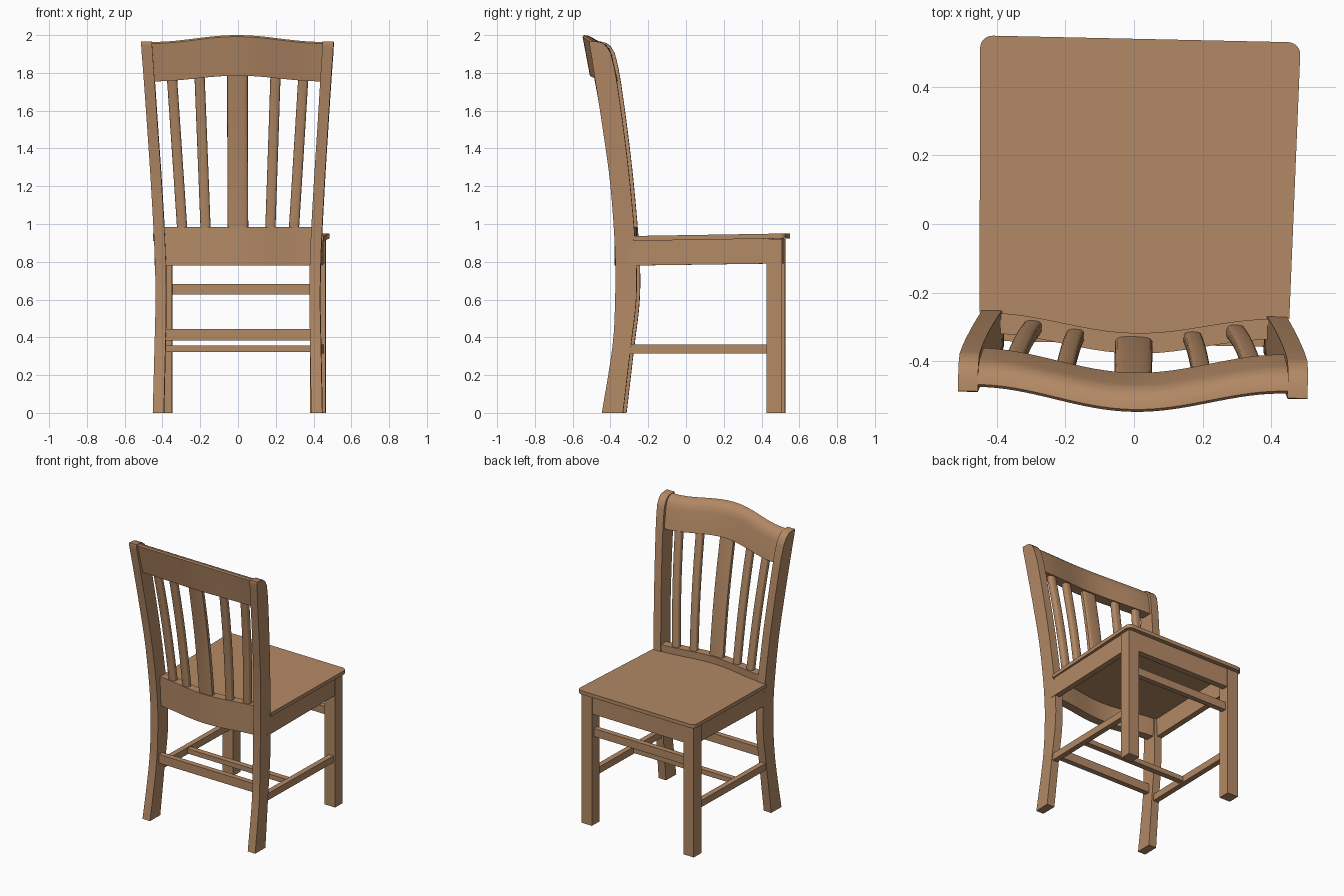
import bpy, bmesh, math
from mathutils import Matrix, Vector

if "Cube" in bpy.data.objects:
    bpy.data.objects.remove(bpy.data.objects["Cube"])

wood = bpy.data.materials.new("warm brown wood")
wood.diffuse_color = (0.45, 0.25, 0.13, 1)
wood.use_nodes = True
wood.node_tree.nodes["Principled BSDF"].inputs["Base Color"].default_value = wood.diffuse_color

# whole chair is turned very slightly about z
PLACE = Matrix.Translation((0.007, 0, 0)) @ Matrix.Rotation(math.radians(-1.25), 4, 'Z')


def loft(name, rings, mirror=False):
    """Skin a list of equal-length point rings, capped at both ends."""
    bm = bmesh.new()
    vs = [[bm.verts.new(p) for p in r] for r in rings]
    n = len(rings[0])
    for a, b in zip(vs, vs[1:]):
        for i in range(n):
            j = (i + 1) % n
            bm.faces.new((a[i], a[j], b[j], b[i]))
    bm.faces.new(vs[0][::-1])
    bm.faces.new(vs[-1])
    if mirror:
        dup = bmesh.ops.duplicate(bm, geom=bm.verts[:] + bm.edges[:] + bm.faces[:])
        for v in dup["geom"]:
            if isinstance(v, bmesh.types.BMVert):
                v.co.x *= -1
    bmesh.ops.recalc_face_normals(bm, faces=bm.faces[:])
    bm.transform(PLACE)
    me = bpy.data.meshes.new(name)
    bm.to_mesh(me)
    bm.free()
    me.materials.append(wood)
    me.polygons.foreach_set("use_smooth", [True] * len(me.polygons))
    me.set_sharp_from_angle(angle=math.radians(35))
    ob = bpy.data.objects.new(name, me)
    bpy.context.collection.objects.link(ob)
    return ob


def bar(name, x, y, z, mirror=False, tilt=0.0):
    """Box from ranges; tilt raises z with y."""
    loft(name, [[(x[0], b, z[0] + tilt * b), (x[1], b, z[0] + tilt * b),
                 (x[1], b, z[1] + tilt * b), (x[0], b, z[1] + tilt * b)] for b in y], mirror)


def bow(x, half=0.45):
    """Smooth bump: 1 in the middle, 0 at the ends."""
    return 0.5 + 0.5 * math.cos(math.pi * max(-1, min(1, x / half)))


def spline(keys, steps=4):
    """Catmull-Rom through tuples."""
    k = [Vector(p) for p in keys]
    out = []
    for i in range(len(k) - 1):
        p0, p1, p2, p3 = k[max(i - 1, 0)], k[i], k[i + 1], k[min(i + 2, len(k) - 1)]
        for s in range(steps):
            t = s / steps
            out.append(0.5 * (2 * p1 + (p2 - p0) * t + (2 * p0 - 5 * p1 + 4 * p2 - p3) * t * t
                              + (3 * p1 - p0 - 3 * p2 + p3) * t ** 3))
    return out + [k[-1]]


# back legs: (z back, z front, y back, y front, x inner, x outer)
keys = [(0, 0, -.436, -.324, .39, .449), (.35, .35, -.38, -.283, .383, .441),
        (.6, .6, -.366, -.254, .379, .436), (.85, .85, -.366, -.256, .383, .441),
        (1.2, 1.2, -.39, -.285, .402, .459), (1.5, 1.5, -.43, -.32, .422, .478),
        (1.78, 1.78, -.473, -.36, .44, .497), (1.91, 1.905, -.493, -.388, .449, .507)]
secs = spline(keys) + [Vector((1.945, 1.938, -.499, -.408, .451, .509)),
                       Vector((1.96, 1.958, -.500, -.43, .452, .51)),
                       Vector((1.967, 1.965, -.498, -.46, .452, .51))]
loft("back_legs", [[(xi, yb, zb), (xo, yb, zb), (xo, yf, zf), (xi, yf, zf)]
                   for zb, zf, yb, yf, xi, xo in secs], True)

# front legs
bar("front_legs", (.365, .448), (.435, .517), (0, .92), True)

# seat: tapered board, rounded front corners, bowed back edge
outline = []
for i in range(7):
    a = math.pi / 2 * i / 6
    outline.append((.431 + .036 * math.cos(a), .504 + .036 * math.sin(a)))
outline += [(-x, y) for x, y in outline[::-1]]
for i in range(21):
    x = -.452 + .904 * i / 20
    outline.append((x, -.268 - .052 * bow(x, .42)))
seat = [[(x, y, h + .0165 * y) for x, y in outline] for h in (.915, .941)]
loft("seat", seat)

# aprons under the seat
bar("side_aprons", (.402, .442), (-.29, .45), (.784, .918), True, .014)
bar("front_apron", (-.38, .38), (.468, .511), (.786, .918), False, .01)

# bowed lower back rail
rail = []
for i in range(21):
    x = -.4 + .8 * i / 20
    y = -.268 - .05 * bow(x, .42)
    rail.append([(x, y, .78), (x, y, .985), (x, y - .06, .985), (x, y - .06, .78)])
loft("lower_back_rail", rail)

# bowed crest rail with rounded top front edge
crest = []
for i in range(33):
    x = -.453 + .906 * i / 32
    f = bow(x)
    b, zb, zt = -.486 - .063 * f, 1.755 + .03 * f, 1.964 + .036 * f
    crest.append([(x, b + d, z) for d, z in
                  [(.04, zb), (.02, (zb + zt) / 2), (.001, zt - .008), (.008, zt),
                   (.03, zt - .003), (.052, zt - .015), (.07, zt - .036),
                   (.083, zt - .07), (.115, zb)]])
loft("crest_rail", crest)


# back slats: rounded section, slightly bowed backwards
def slat(name, xb, xt, w, d, mirror):
    rings = []
    for k in range(9):
        t = k / 8
        x0 = xb + (xt - xb) * t
        yb = -.298 - .05 * bow(xb, .42)
        yt = -.411 - .06 * bow(xt)
        y0 = yb + (yt - yb) * t + .012 * math.sin(math.pi * t)
        ring = []
        for i in range(20):
            a = math.tau * i / 20
            c, s = math.cos(a), math.sin(a)
            ring.append((x0 + w * math.copysign(abs(c) ** .6, c),
                         y0 + d * math.copysign(abs(s) ** .6, s), .96 + .85 * t))
        rings.append(ring)
    loft(name, rings, mirror)


slat("centre_slat", 0, 0, .055, .022, False)
slat("inner_slats", .171, .202, .027, .022, True)
slat("outer_slats", .295, .35, .027, .022, True)

# stretchers
bar("side_stretchers", (.397, .435), (-.31, .45), (.315, .363), True)
bar("cross_stretcher", (-.41, .41), (-.02, .02), (.322, .356))
bar("back_stretcher", (-.4, .4), (-.35, -.312), (.382, .444))
bar("front_stretcher", (-.38, .38), (.457, .495), (.627, .682))
